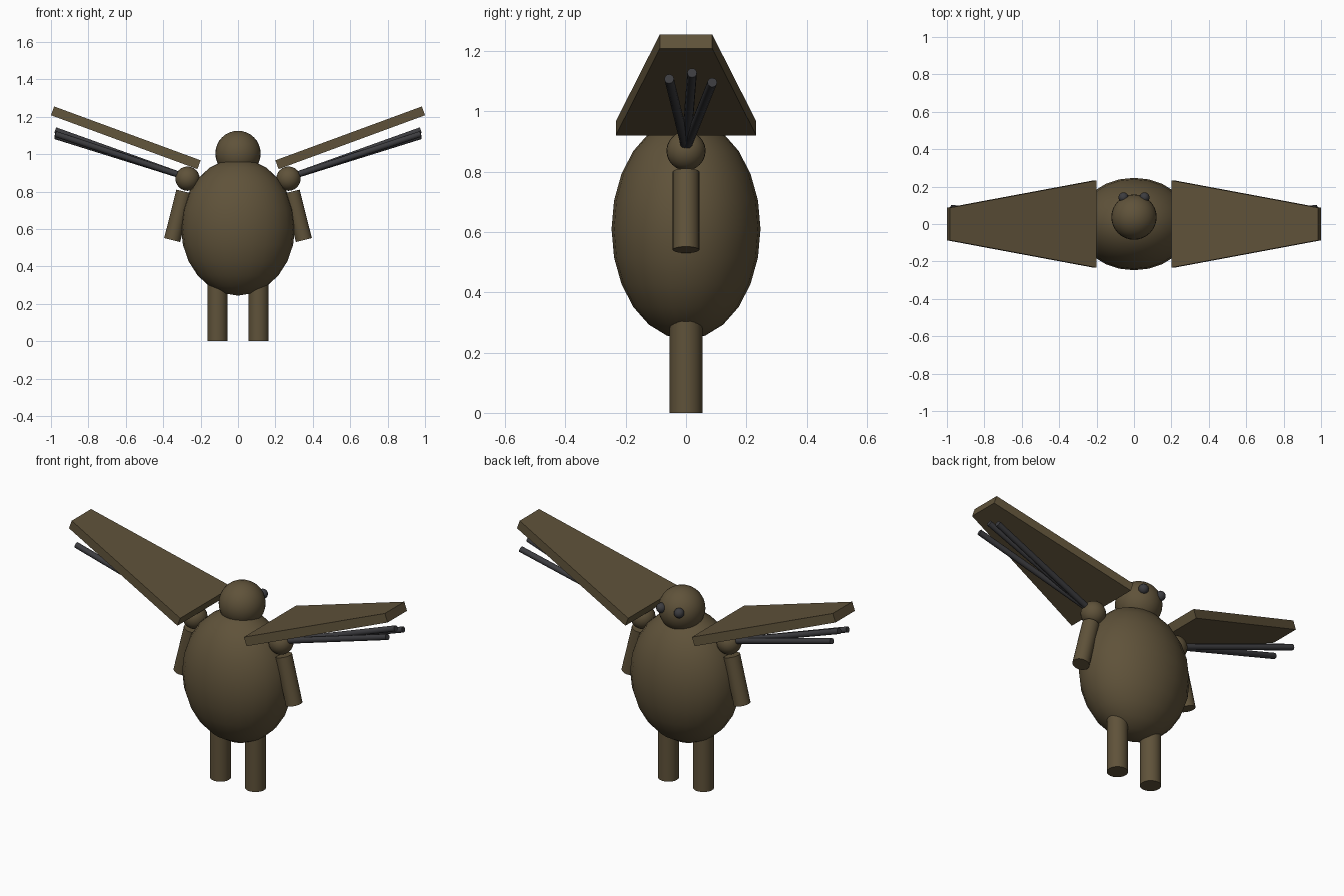
import bpy, math
from mathutils import Vector

if "Cube" in bpy.data.objects:
    bpy.data.objects.remove(bpy.data.objects["Cube"])


def material(name, rgb):
    m = bpy.data.materials.new(name)
    m.diffuse_color = (*rgb, 1)
    m.use_nodes = True
    m.node_tree.nodes["Principled BSDF"].inputs["Base Color"].default_value = m.diffuse_color
    return m


BROWN = material("dark_brown", (0.115, 0.085, 0.042))
GREY = material("charcoal_grey", (0.045, 0.045, 0.05))


def finish(name, mat):
    ob = bpy.context.object
    ob.name = name
    ob.data.materials.append(mat)
    bpy.ops.object.shade_smooth_by_angle(angle=math.radians(40))
    return ob


def ball(name, loc, radii, mat, seg=24, rings=12):
    bpy.ops.mesh.primitive_uv_sphere_add(segments=seg, ring_count=rings, radius=1, location=loc)
    bpy.context.object.scale = radii
    bpy.ops.object.transform_apply(location=False, rotation=False, scale=True)
    return finish(name, mat)


def rod(name, a, b, r, mat, sides=24):
    a, b = Vector(a), Vector(b)
    d = b - a
    bpy.ops.mesh.primitive_cylinder_add(vertices=sides, radius=r, depth=d.length, location=(a + b) / 2)
    bpy.context.object.rotation_euler = d.to_track_quat('Z', 'Y').to_euler()
    return finish(name, mat)


def wing(name, s):
    # tapered slab: root and tip sections, each with top and bottom edges
    sections = [((0.200, 0.967), (0.217, 0.920), 0.233),
                ((0.983, 1.255), (1.000, 1.208), 0.087)]
    verts = []
    for top, bottom, w in sections:
        verts += [(s * x, y, z) for (x, z), y in
                  ((top, -w), (top, w), (bottom, w), (bottom, -w))]
    faces = [(3, 2, 1, 0), (4, 5, 6, 7)]
    faces += [(i, (i + 1) % 4, (i + 1) % 4 + 4, i + 4) for i in range(4)]
    if s < 0:
        faces = [f[::-1] for f in faces]
    me = bpy.data.meshes.new(name)
    me.from_pydata(verts, [], [f[::-1] for f in faces])
    # make all normals point outward
    import bmesh
    bm = bmesh.new()
    bm.from_mesh(me)
    bmesh.ops.recalc_face_normals(bm, faces=bm.faces)
    bm.to_mesh(me)
    bm.free()
    me.materials.append(BROWN)
    ob = bpy.data.objects.new(name, me)
    bpy.context.collection.objects.link(ob)


# Body and head (the face looks toward +y)
ball("body", (0, 0, 0.61), (0.305, 0.247, 0.366), BROWN)
ball("head", (0, 0.037, 1.004), (0.121, 0.121, 0.121), BROWN, 32, 16)

for s, side in ((-1, "left"), (1, "right")):
    ball(f"{side}_eye", (s * 0.056, 0.142, 1.03), (0.027, 0.027, 0.027), GREY, 16, 8)
    rod(f"{side}_leg", (s * 0.11, 0, 0), (s * 0.11, 0, 0.34), 0.054, BROWN)
    rod(f"{side}_arm", (s * 0.287, 0, 0.80), (s * 0.352, 0, 0.541), 0.044, BROWN)
    ball(f"{side}_shoulder", (s * 0.27, 0, 0.869), (0.065, 0.065, 0.065), BROWN)
    wing(f"{side}_wing", s)
    # Three spreading struts under each wing
    for i, (y, z) in enumerate(((-0.056, 1.108), (0.02, 1.128), (0.087, 1.096))):
        rod(f"{side}_strut_{i + 1}", (s * 0.28, 0, 0.878), (s * 0.977, y, z), 0.016, GREY, 12)
